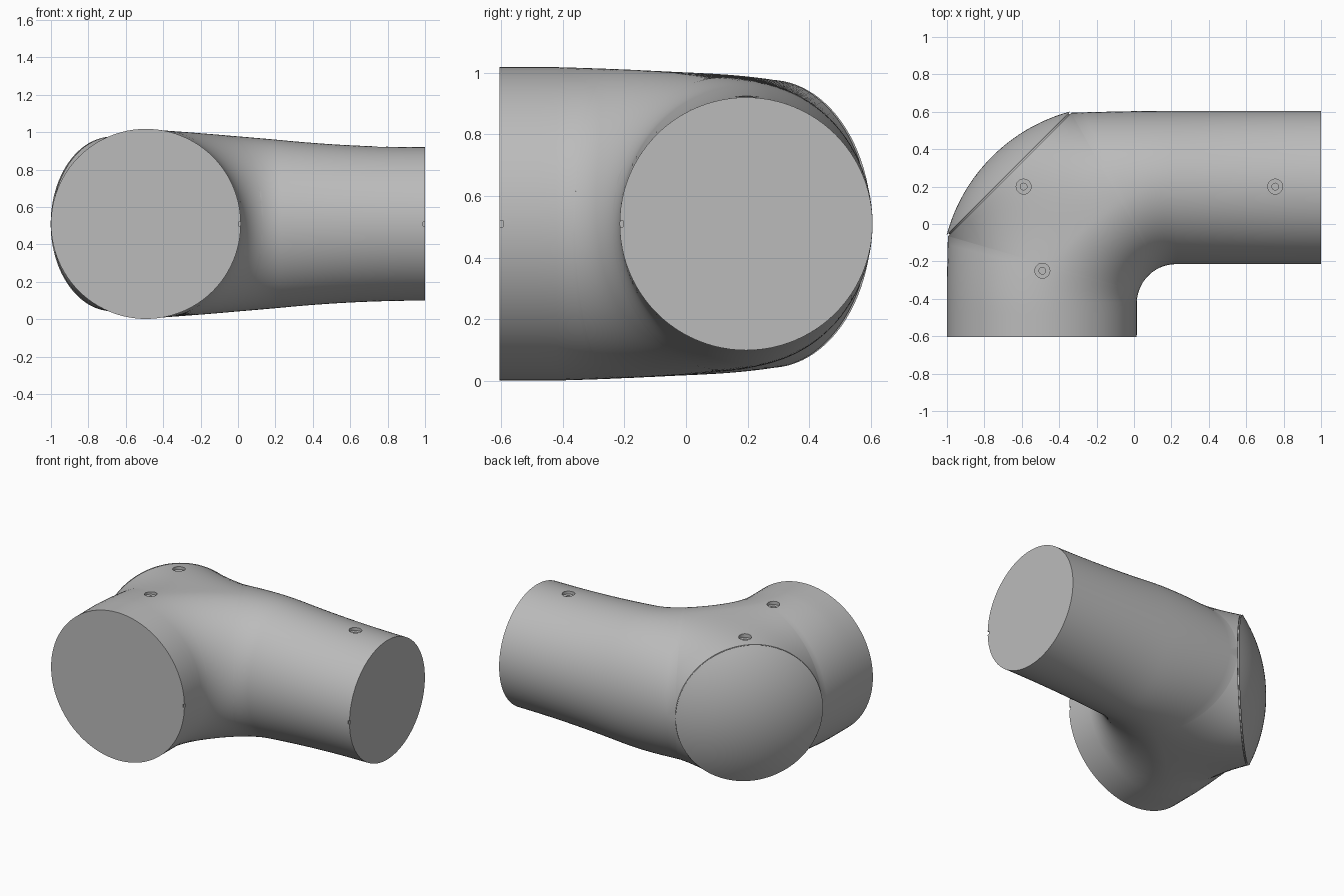
import bpy, bmesh
from math import sin, cos, pi, radians, sqrt, acos, asin, atan2
from mathutils import Vector, Matrix

if "Cube" in bpy.data.objects:
    bpy.data.objects.remove(bpy.data.objects["Cube"])

MID = 0.51                          # height of the pipe axis
PIVOT = Vector((0.23, -0.42))       # centre of the inner bend
CAP = Vector((-0.665, 0.265))       # centre of the angled cap seat
CAP_R = 0.467
N = 48                              # steps on half a section

grey = bpy.data.materials.new("grey_plastic")
grey.use_nodes = True
grey.diffuse_color = (0.5, 0.5, 0.5, 1)
grey.node_tree.nodes["Principled BSDF"].inputs["Base Color"].default_value = (0.5, 0.5, 0.5, 1)


def finish(name, bm):
    bmesh.ops.remove_doubles(bm, verts=bm.verts, dist=0.0004)
    bmesh.ops.dissolve_degenerate(bm, edges=bm.edges, dist=0.0002)
    bmesh.ops.recalc_face_normals(bm, faces=bm.faces)
    me = bpy.data.meshes.new(name)
    bm.to_mesh(me)
    bm.free()
    me.materials.append(grey)
    ob = bpy.data.objects.new(name, me)
    bpy.context.collection.objects.link(ob)
    return ob


def smooth(ob, angle=35):
    bpy.ops.object.select_all(action='DESELECT')
    ob.select_set(True)
    bpy.context.view_layer.objects.active = ob
    bpy.ops.object.shade_smooth_by_angle(angle=radians(angle))


def section(origin, d, r0, r1, inner, end, b):
    """Two half ellipses meeting at the crown, cut upright at r1 where it is 'end' high."""
    u = sqrt(1 - (end / b) ** 2)
    outer = (r1 - r0 - inner) / u
    top = []
    for i in range(N + 1):
        t = acos(-u) * i / N
        p = origin + d * (r0 + inner - cos(t) * (inner if t < pi / 2 else outer))
        top.append((p.x, p.y, b * sin(t) if i < N else end))
    ring = [Vector((x, y, MID + z)) for x, y, z in top]
    return ring + [Vector((x, y, MID - z)) for x, y, z in reversed(top)]


# Elbow body: straight front leg, bend with cut corner, tapering side leg
rings = [section(Vector((PIVOT.x, y)), Vector((-1, 0)), 0.215, 1.23, 0.5075, 0, 0.508)
         for y in (-0.605, -0.55, -0.48)]
t0, t1 = atan2(0.355, 1.225), atan2(1.015, 0.565)
angles = [t0 * i / 8 for i in range(8)]
angles += [t0 + (t1 - t0) * (1 - cos(pi * i / 48)) / 2 for i in range(49)]
angles += [t1 + (pi / 2 - t1) * i / 10 for i in range(1, 11)]
for t in angles:
    d = Vector((-cos(t), sin(t)))
    k = t / (pi / 2)
    end = 0
    if t < t0:
        reach = (1.23 - 0.005 * (t / t0) ** 2) / cos(t)
    elif t > t1:
        reach = (1.025 - 0.01 * ((pi / 2 - t) / (pi / 2 - t1)) ** 2) / sin(t)
    else:
        reach = 1.58 / (sin(t) + cos(t))
        gap = (PIVOT + d * reach - CAP).length
        end = sqrt(max(0, CAP_R ** 2 - gap ** 2))
    inner = 0.5075 - 0.0975 * k - 0.04 * sin(pi * k) ** 2
    rings.append(section(PIVOT, d, 0.215 - 0.01 * k, reach, inner, end,
                         0.508 - 0.03 * k - 0.03 * k * k))
for i in range(1, 13):
    k = i / 12
    rings.append(section(Vector((PIVOT.x + 0.77 * k, PIVOT.y)), Vector((0, 1)),
                         0.205, 1.025, 0.41, 0, 0.41 + 0.038 * (1 - k) ** 2))

bm = bmesh.new()
loops = [[bm.verts.new(p) for p in r] for r in rings]
for A, B in zip(loops, loops[1:]):
    for i in range(len(A)):
        j = (i + 1) % len(A)
        bm.faces.new((A[i], A[j], B[j], B[i]))
bm.faces.new(loops[0])
bm.faces.new(loops[-1])
body = finish("elbow_body", bm)


def cut(cutter):
    mod = body.modifiers.new("cut", 'BOOLEAN')
    mod.operation = 'DIFFERENCE'
    mod.solver = 'EXACT'
    mod.object = cutter
    bpy.context.view_layer.objects.active = body
    bpy.ops.object.modifier_apply(modifier=mod.name)
    bpy.data.objects.remove(cutter)


# Counterbored screw holes on top, given as x, y and surface height
for x, y, z in ((-0.59, 0.2, 0.985), (-0.49, -0.25, 1.013), (0.755, 0.2, 0.924)):
    for radius, depth in ((0.04, 0.022), (0.018, 0.06)):
        bm = bmesh.new()
        bmesh.ops.create_cone(bm, cap_ends=True, segments=24, radius1=radius, radius2=radius,
                              depth=0.2, matrix=Matrix.Translation((x, y, z - depth + 0.1)))
        cut(finish("hole_cutter", bm))

# Small locating notches in the inner rims of both ends
for place in ((0.015, -0.605, MID), (1, -0.215, MID)):
    bm = bmesh.new()
    bmesh.ops.create_cube(bm, size=0.022, matrix=Matrix.Translation(place))
    cut(finish("notch_cutter", bm))
smooth(body)

# Domed end cap, with a narrow groove between it and its seat
rise, lip = 0.125, 0.009
ball = (CAP_R ** 2 + rise ** 2) / (2 * rise)
edge = asin(CAP_R / ball)
profile = [(0, -0.01), (CAP_R - 0.014, -0.01), (CAP_R - 0.014, lip)]
profile += [(ball * sin(edge * (1 - i / 16)), lip + rise - ball + ball * cos(edge * (1 - i / 16)))
            for i in range(17)]
bm = bmesh.new()
verts = [bm.verts.new((r, 0, z)) for r, z in profile]
edges = [bm.edges.new(pair) for pair in zip(verts, verts[1:])]
bmesh.ops.spin(bm, geom=verts + edges, cent=(0, 0, 0), axis=(0, 0, 1),
               angle=2 * pi, steps=96)
cap = finish("domed_cap", bm)
turn = Vector((-1, 1, 0)).to_track_quat('Z', 'Y').to_matrix().to_4x4()
cap.data.transform(Matrix.Translation((CAP.x, CAP.y, MID)) @ turn)
smooth(cap)
